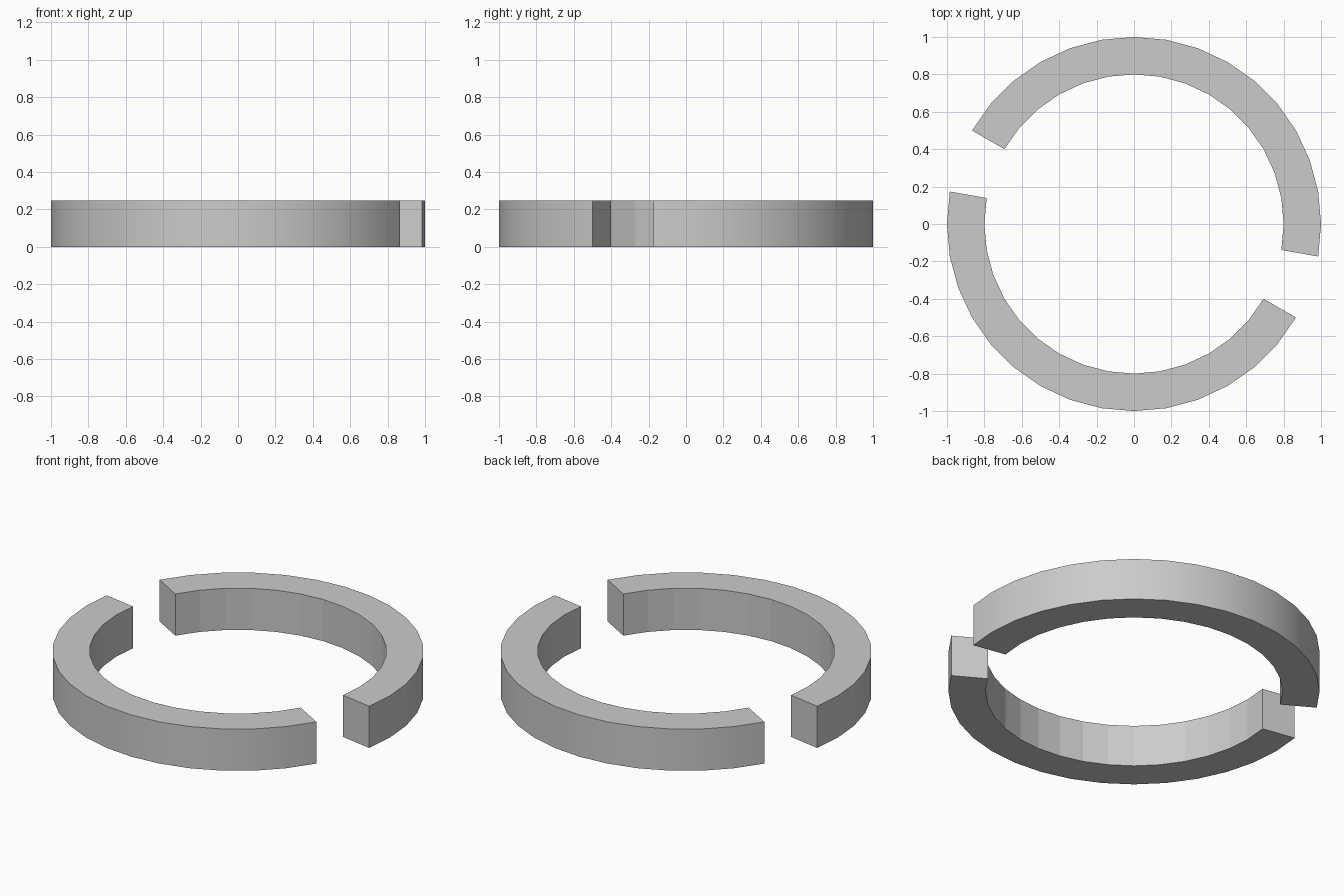
import bpy, bmesh
from math import radians, cos, sin

if "Cube" in bpy.data.objects:
    bpy.data.objects.remove(bpy.data.objects["Cube"])

OUTER, INNER, HEIGHT = 1.0, 0.8, 0.248
STEP, SEGMENTS = 10, 16


def ring_segment(name, start):
    """Sweep a rectangular section around z in 10 degree steps."""
    bm = bmesh.new()
    section = [(INNER, 0), (OUTER, 0), (OUTER, HEIGHT), (INNER, HEIGHT)]
    rings = []
    for i in range(SEGMENTS + 1):
        a = radians(start + i * STEP)
        rings.append([bm.verts.new((r * cos(a), r * sin(a), z)) for r, z in section])
    for a, b in zip(rings, rings[1:]):
        for k in range(4):
            n = (k + 1) % 4
            face = bm.faces.new((a[k], a[n], b[n], b[k]))
            face.smooth = k == 1  # rounded outer wall, faceted inner wall
    # End caps
    bm.faces.new(rings[0])
    bm.faces.new(rings[-1][::-1])
    bmesh.ops.recalc_face_normals(bm, faces=bm.faces)
    # Crisp rims and corners
    for e in bm.edges:
        e.smooth = e.calc_face_angle(0) < radians(30)
    mesh = bpy.data.meshes.new(name)
    bm.to_mesh(mesh)
    bm.free()
    obj = bpy.data.objects.new(name, mesh)
    bpy.context.collection.objects.link(obj)


# Two opposite arcs with a 20 degree gap between them
ring_segment("back_ring_half", -10)
ring_segment("front_ring_half", 170)
